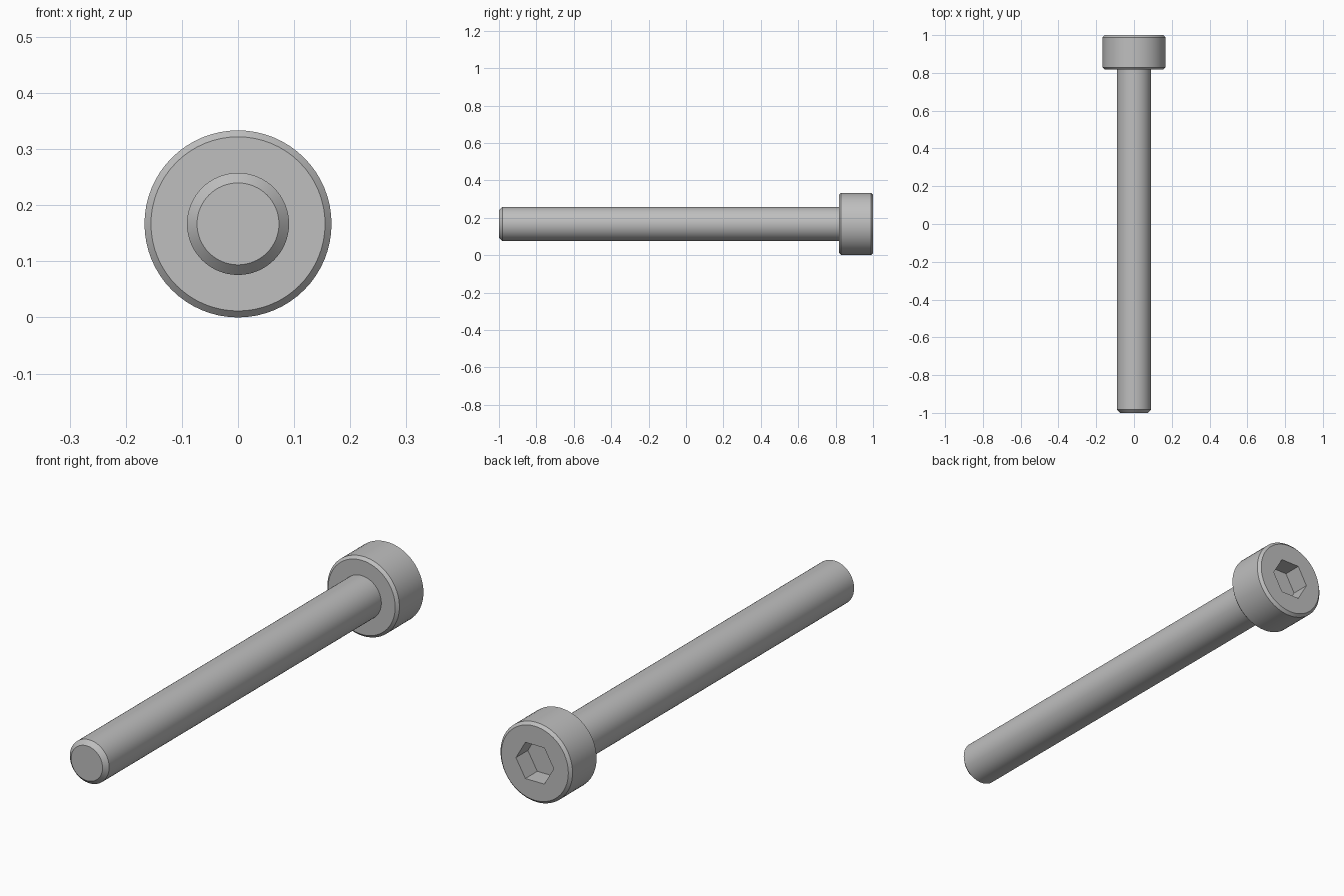
import bpy
import bmesh
from math import cos, sin, radians, tau

cube = bpy.data.objects.get("Cube")
if cube:
    bpy.data.objects.remove(cube)

SEGMENTS = 64
HEAD_R, SHAFT_R, SOCKET_R = 0.1667, 0.091, 0.0875
HEAD_FRONT, SOCKET_FLOOR = 0.818, 0.921
HEAD_BEVEL, TIP_BEVEL = 0.0115, 0.018

steel = bpy.data.materials.new("grey steel")
steel.use_nodes = True
grey = (0.52, 0.52, 0.52, 1)
steel.diffuse_color = grey
bsdf = steel.node_tree.nodes["Principled BSDF"]
bsdf.inputs["Base Color"].default_value = grey
bsdf.inputs["Roughness"].default_value = 0.5


def ring(bm, radius, y, count):
    """Ring of vertices around the long axis."""
    return [bm.verts.new((radius * cos(tau * i / count), y,
                          HEAD_R + radius * sin(tau * i / count)))
            for i in range(count)]


def skin(bm, a, b):
    """Join two rings of equal size with quads."""
    n = len(a)
    for i in range(n):
        j = (i + 1) % n
        bm.faces.new((a[i], a[j], b[j], b[i]))


def ring_edges(bm, verts):
    n = len(verts)
    return [bm.edges.get((verts[i], verts[(i + 1) % n]))
            for i in range(n)]


# Turned outline of shaft and head, from the tip to the back of the head
profile = [
    (SHAFT_R - TIP_BEVEL, -1), (SHAFT_R, -1 + TIP_BEVEL),
    (SHAFT_R, HEAD_FRONT), (HEAD_R - HEAD_BEVEL, HEAD_FRONT),
    (HEAD_R, HEAD_FRONT + HEAD_BEVEL), (HEAD_R, 1 - HEAD_BEVEL),
    (HEAD_R - HEAD_BEVEL, 1),
]
bm = bmesh.new()
rings = [ring(bm, r, y, SEGMENTS) for r, y in profile]
for a, b in zip(rings, rings[1:]):
    skin(bm, a, b)
bm.faces.new(rings[0])

# Hexagonal socket with a flat floor
mouth = ring(bm, SOCKET_R, 1, 6)
floor = ring(bm, SOCKET_R, SOCKET_FLOOR, 6)
skin(bm, mouth, floor)
bm.faces.new(floor)

# Flat back of the head around the socket
bmesh.ops.triangle_fill(
    bm, use_beauty=True, normal=(0, 1, 0),
    edges=ring_edges(bm, rings[-1]) + ring_edges(bm, mouth))
bmesh.ops.recalc_face_normals(bm, faces=bm.faces)

mesh = bpy.data.meshes.new("socket_head_screw")
bm.to_mesh(mesh)
bm.free()
mesh.materials.append(steel)
screw = bpy.data.objects.new("socket_head_screw", mesh)
bpy.context.collection.objects.link(screw)

# Smooth round sides, sharp bevel and socket edges
bpy.ops.object.select_all(action="DESELECT")
screw.select_set(True)
bpy.context.view_layer.objects.active = screw
bpy.ops.object.shade_smooth_by_angle(angle=radians(30))
